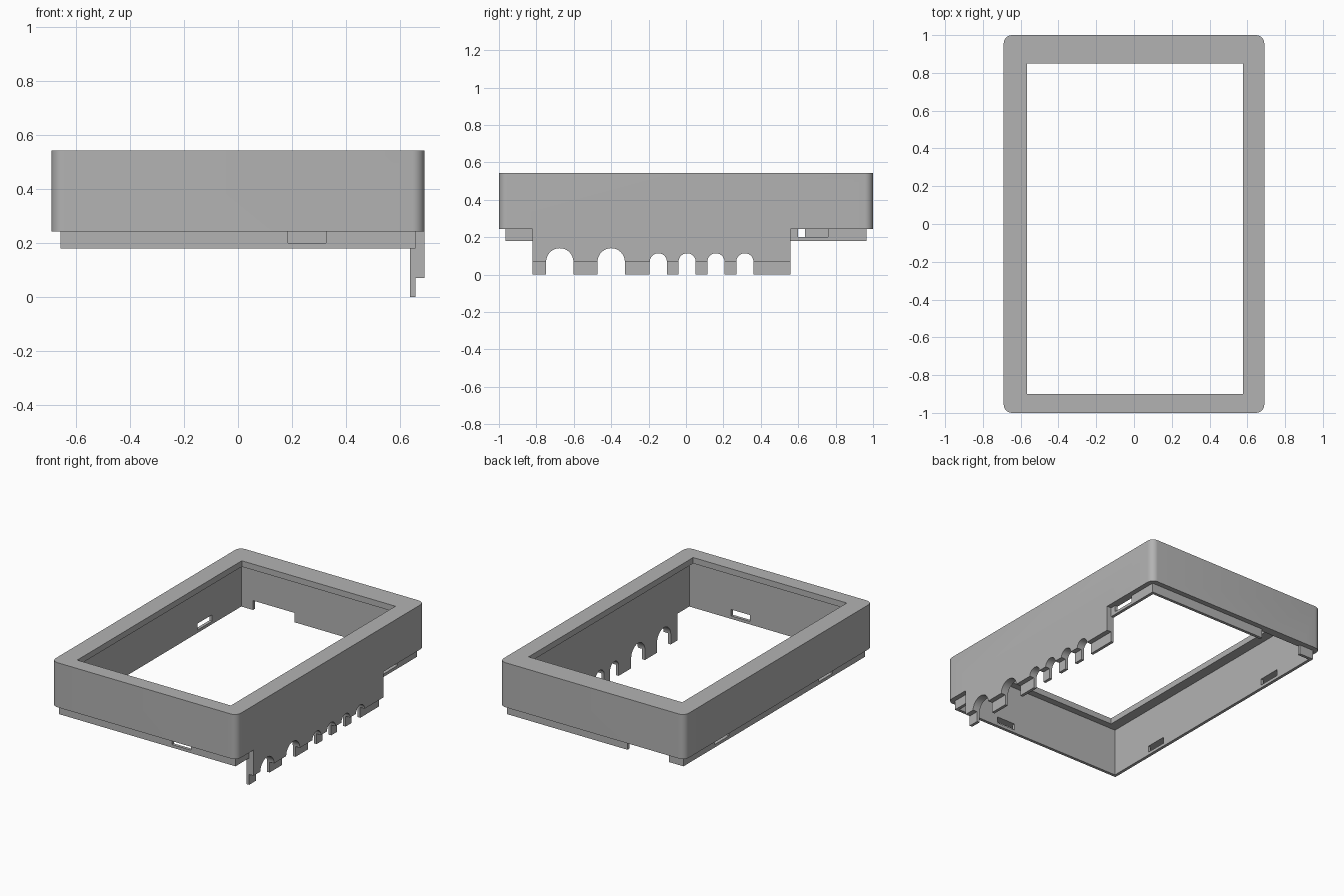
import bpy
import bmesh
import math

old = bpy.data.objects.get("Cube")
if old:
    bpy.data.objects.remove(old, do_unlink=True)

grey = bpy.data.materials.new("mid grey")
grey.use_nodes = True
grey.diffuse_color = (0.45, 0.45, 0.45, 1)
grey.node_tree.nodes["Principled BSDF"].inputs["Base Color"].default_value = grey.diffuse_color


def block(name, x, y, z, radius=0):
    """Box given by its (min, max) ranges, with optional rounded upright edges."""
    bm = bmesh.new()
    bmesh.ops.create_cube(bm, size=1)
    for v in bm.verts:
        v.co = [r[0] if c < 0 else r[1] for c, r in zip(v.co, (x, y, z))]
    if radius:
        upright = [e for e in bm.edges
                   if abs(e.verts[0].co.z - e.verts[1].co.z) > 0.01]
        bmesh.ops.bevel(bm, geom=upright, offset=radius, segments=8,
                        profile=0.5, affect='EDGES')
    return finish(name, bm)


def arch(name, y, radius, spring):
    """Upright arch running along x, open at the bottom."""
    outline = [(y + radius, -0.1)]
    for i in range(25):
        a = math.pi * i / 24
        outline.append((y + radius * math.cos(a), spring + radius * math.sin(a)))
    outline.append((y - radius, -0.1))
    bm = bmesh.new()
    face = bm.faces.new([bm.verts.new((0.5, py, pz)) for py, pz in outline])
    swept = bmesh.ops.extrude_face_region(bm, geom=[face])["geom"]
    for v in swept:
        if isinstance(v, bmesh.types.BMVert):
            v.co.x = 0.8
    bmesh.ops.recalc_face_normals(bm, faces=bm.faces)
    return finish(name, bm)


def finish(name, bm):
    mesh = bpy.data.meshes.new(name)
    bm.to_mesh(mesh)
    bm.free()
    mesh.materials.append(grey)
    obj = bpy.data.objects.new(name, mesh)
    bpy.context.collection.objects.link(obj)
    return obj


def combine(target, other, operation):
    bpy.context.view_layer.objects.active = target
    mod = target.modifiers.new(operation.lower(), 'BOOLEAN')
    mod.operation = operation
    mod.solver = 'EXACT'
    mod.object = other
    bpy.ops.object.modifier_apply(modifier=mod.name)
    bpy.data.objects.remove(other, do_unlink=True)


# Main shell with rounded corners
frame = block("bezel_frame", (-0.69, 0.69), (-1, 1), (0.243, 0.543), 0.045)

# Stepped lip below, and the side skirt with its thinner bottom edge
skirt_y = (-0.82, 0.56)
combine(frame, block("lip", (-0.657, 0.657), (-0.965, 0.965), (0.18, 0.3)), 'UNION')
combine(frame, block("skirt", (0.6, 0.69), skirt_y, (0.07, 0.32)), 'UNION')
combine(frame, block("skirt_edge", (0.59, 0.657), skirt_y, (0, 0.2)), 'UNION')

# Hollow inside and display opening
combine(frame, block("cavity", (-0.637, 0.637), (-0.945, 0.945), (-0.1, 0.503)), 'DIFFERENCE')
combine(frame, block("window", (-0.567, 0.577), (-0.9, 0.85), (0.4, 0.7)), 'DIFFERENCE')

# Cable arches in the skirt: two large, four small
for y in (-0.675, -0.4):
    combine(frame, arch("large_arch", y, 0.073, 0.068), 'DIFFERENCE')
for y in (-0.148, 0.006, 0.16, 0.315):
    combine(frame, arch("small_arch", y, 0.046, 0.068), 'DIFFERENCE')

# Latch slots through the lip
slot_z = (0.2, 0.243)
for x, y in (((0.185, 0.325), (-1.1, -0.9)),
             ((0.6, 0.8), (0.6, 0.76)),
             ((-0.8, -0.6), (0.48, 0.635)),
             ((-0.8, -0.6), (-0.62, -0.47))):
    combine(frame, block("slot", x, y, slot_z), 'DIFFERENCE')

# Notch in the back lip
combine(frame, block("notch", (-0.55, -0.24), (0.9, 1.1), (0.1, 0.243)), 'DIFFERENCE')

bpy.ops.object.select_all(action='DESELECT')
frame.select_set(True)
bpy.context.view_layer.objects.active = frame
bpy.ops.object.shade_smooth_by_angle(angle=math.radians(30))
